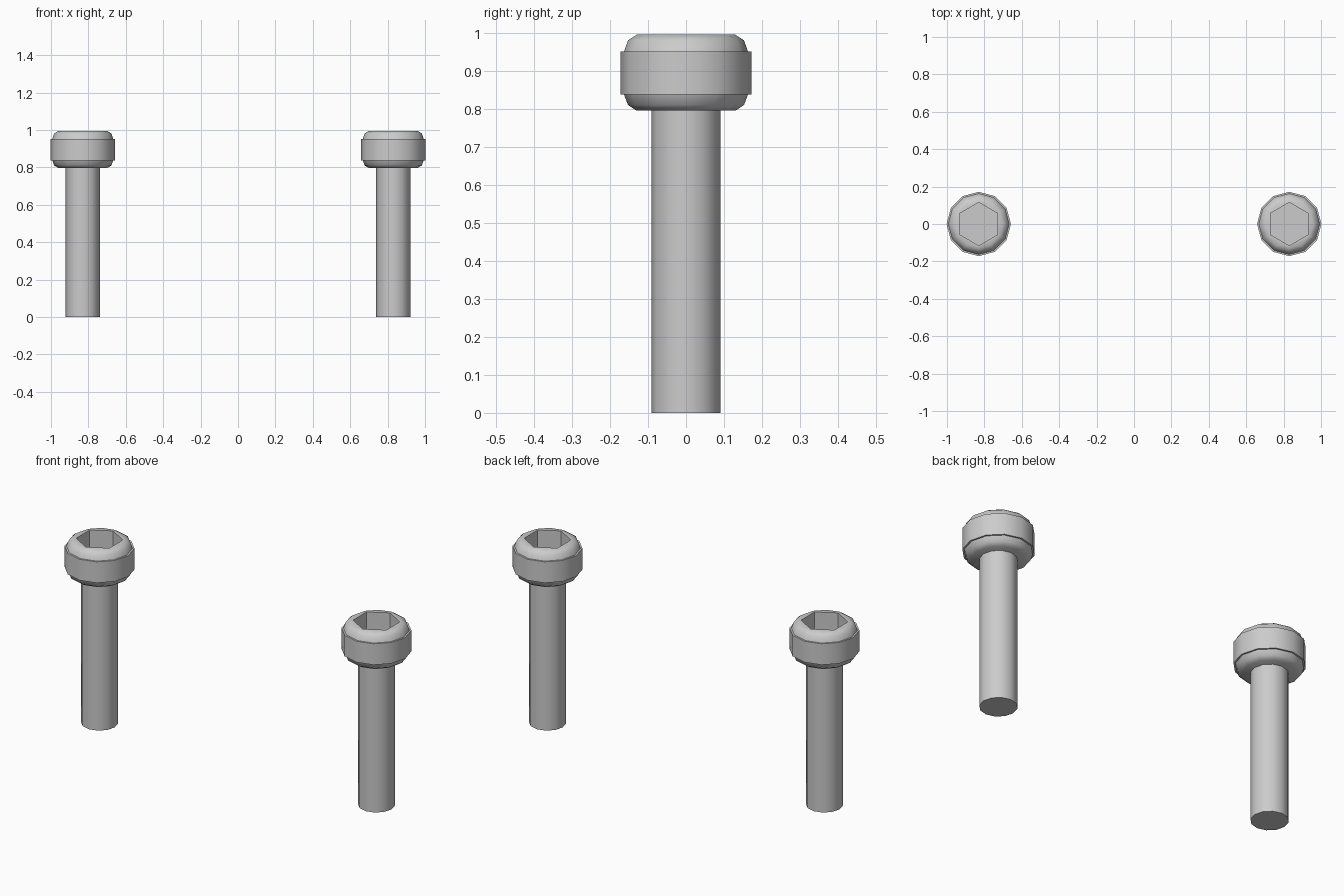
import bpy, bmesh
from math import cos, sin, pi, radians

cube = bpy.data.objects.get("Cube")
if cube:
    bpy.data.objects.remove(cube, do_unlink=True)

SIDES = 12
SPACING = 0.83

steel = bpy.data.materials.new("grey_steel")
steel.use_nodes = True
GREY = (0.6, 0.6, 0.6, 1.0)
steel.diffuse_color = GREY
steel.node_tree.nodes["Principled BSDF"].inputs["Base Color"].default_value = GREY


def lathe(name, profile, x):
    """Spin (radius, height, is_hex) rings around z, capping both ends."""
    bm = bmesh.new()
    rings = []
    for radius, z, is_hex in profile:
        ring = []
        for k in range(SIDES):
            a = 2 * pi * k / SIDES
            # even steps of a hexagonal ring sit on the middle of its flats
            r = radius * cos(pi / 6) if is_hex and k % 2 == 0 else radius
            ring.append(bm.verts.new((r * cos(a), r * sin(a), z)))
        rings.append(ring)
    for low, high in zip(rings, rings[1:]):
        for k in range(SIDES):
            n = (k + 1) % SIDES
            bm.faces.new((low[k], low[n], high[n], high[k]))
    bm.faces.new(rings[0][::-1])
    bm.faces.new(rings[-1])
    bmesh.ops.recalc_face_normals(bm, faces=bm.faces)
    mesh = bpy.data.meshes.new(name)
    bm.to_mesh(mesh)
    bm.free()
    mesh.materials.append(steel)
    obj = bpy.data.objects.new(name, mesh)
    obj.location.x = x
    bpy.context.collection.objects.link(obj)
    bpy.ops.object.select_all(action='DESELECT')
    obj.select_set(True)
    bpy.context.view_layer.objects.active = obj
    bpy.ops.object.shade_smooth_by_angle(angle=radians(40))
    return obj


# Rounded head with a stepped band and a hexagonal socket
head = [
    (0.130, 0.796, False), (0.153, 0.811, False), (0.163, 0.838, False),
    (0.172, 0.838, False), (0.172, 0.952, False),
    (0.163, 0.952, False), (0.153, 0.981, False), (0.130, 0.996, False),
    (0.115, 0.996, True), (0.115, 0.866, True),
]
# Plain round shank
shank = [(0.091, 0.0, False), (0.091, 0.80, False)]

for side, x in (("left", SPACING), ("right", -SPACING)):
    lathe(side + "_bolt_head", head, x)
    lathe(side + "_bolt_shank", shank, x)
